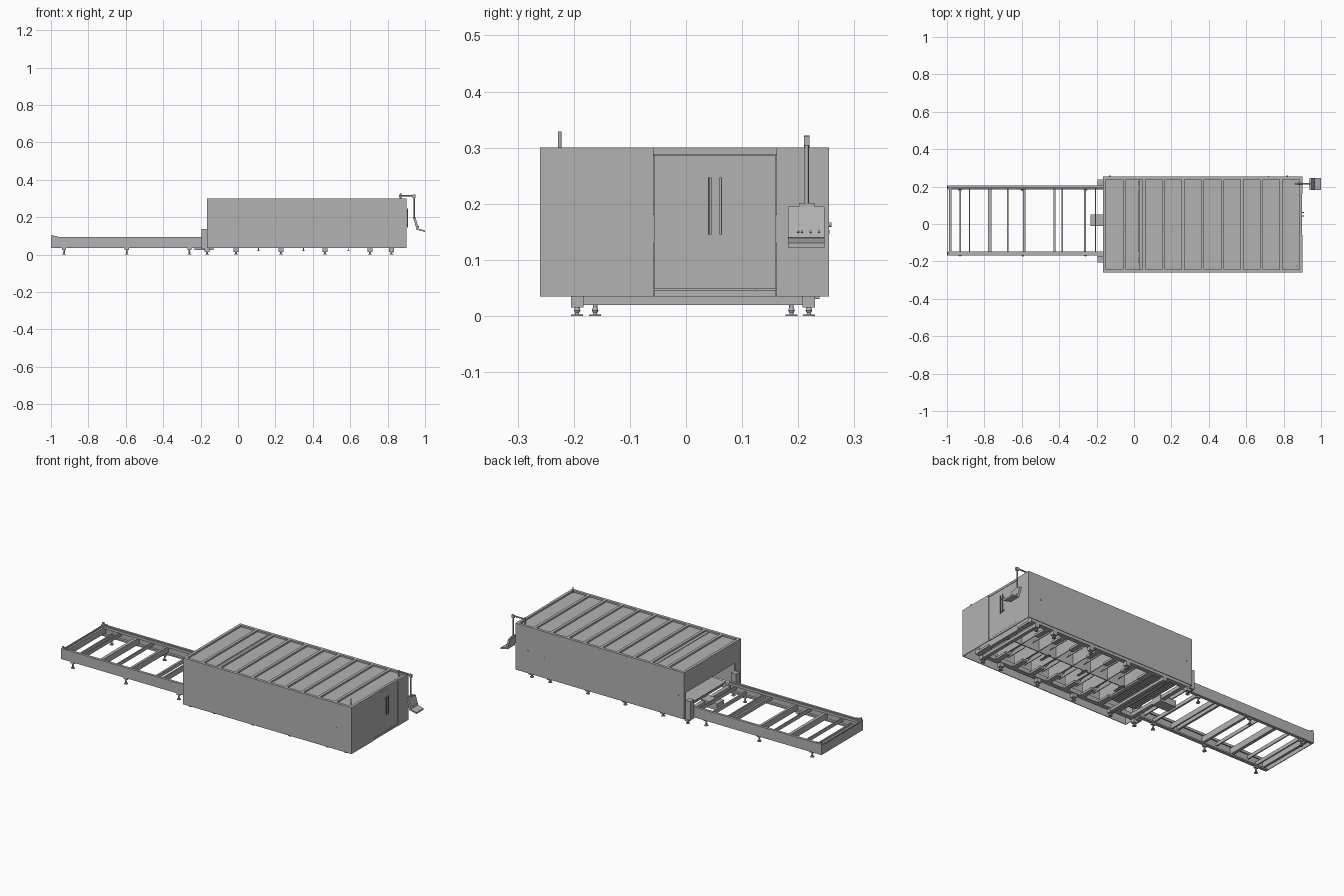
import bpy, bmesh, math
from mathutils import Vector, Matrix

# One dark grey paint for the whole machine
paint = bpy.data.materials.new("dark_grey_paint")
paint.diffuse_color = (0.45, 0.45, 0.45, 1)


def finish(name, bm):
    bmesh.ops.recalc_face_normals(bm, faces=bm.faces)
    me = bpy.data.meshes.new(name)
    bm.to_mesh(me)
    bm.free()
    me.materials.append(paint)
    ob = bpy.data.objects.new(name, me)
    bpy.context.collection.objects.link(ob)
    return ob


def boxes(name, items):
    """One object from boxes given as (x0, x1, y0, y1, z0, z1)."""
    bm = bmesh.new()
    for x0, x1, y0, y1, z0, z1 in items:
        m = Matrix.Translation(((x0 + x1) / 2, (y0 + y1) / 2, (z0 + z1) / 2)) @ \
            Matrix.Diagonal((x1 - x0, y1 - y0, z1 - z0, 1))
        bmesh.ops.create_cube(bm, size=1, matrix=m)
    return finish(name, bm)


def profile(name, pts, axis, a, b):
    """Extrude a closed 2D profile: axis 'x' takes (y, z), axis 'y' takes (x, z)."""
    bm = bmesh.new()
    place = (lambda p, t: (t, p[0], p[1])) if axis == 'x' else (lambda p, t: (p[0], t, p[1]))
    f = bm.faces.new([bm.verts.new(place(p, a)) for p in pts])
    ext = bmesh.ops.extrude_face_region(bm, geom=[f])
    move = Vector((b - a, 0, 0) if axis == 'x' else (0, b - a, 0))
    bmesh.ops.translate(bm, vec=move, verts=[v for v in ext['geom'] if isinstance(v, bmesh.types.BMVert)])
    # keep the starting cap so the solid is closed
    if not f.is_valid:
        bmesh.ops.holes_fill(bm, edges=bm.edges)
    return finish(name, bm)


def cylinders(name, items, seg=16):
    """One smooth object from cylinders given as (start, end, r1, r2)."""
    bm = bmesh.new()
    for p, q, r1, r2 in items:
        p, q = Vector(p), Vector(q)
        rot = (q - p).to_track_quat('Z', 'Y').to_matrix().to_4x4()
        bmesh.ops.create_cone(bm, cap_ends=True, segments=seg, radius1=r1, radius2=r2,
                              depth=(q - p).length, matrix=Matrix.Translation((p + q) / 2) @ rot)
    ob = finish(name, bm)
    bpy.context.view_layer.objects.active = ob
    ob.select_set(True)
    bpy.ops.object.shade_smooth_by_angle()
    ob.select_set(False)
    return ob


def feet(name, xs, ys, top):
    items = []
    for x in xs:
        for y in ys:
            items += [((x, y, 0), (x, y, 0.003), 0.011, 0.010),
                      ((x, y, 0.003), (x, y, 0.007), 0.004, 0.003),
                      ((x, y, 0.006), (x, y, 0.010), 0.004, 0.006),
                      ((x, y, 0.010), (x, y, 0.015), 0.006, 0.004),
                      ((x, y, 0.015), (x, y, top), 0.004, 0.004)]
    cylinders(name, items)


X0, X1, Y0, Y1, ZB, ZT = -0.165, 0.9, -0.26, 0.255, 0.035, 0.30
T = 0.004

# Housing walls, with a tunnel opening at the left end
boxes("housing_side_walls", [(X0, X1, Y0, Y0 + T, ZB, ZT), (X0, X1, Y1 - T, Y1, ZB, ZT)])
boxes("tunnel_portal", [
    (X0, X0 + T, Y0 + T, Y1 - T, 0.18, ZT),
    (X0, X0 + T, Y0 + T, -0.205, ZB, 0.18),
    (X0, X0 + T, 0.235, Y1 - T, ZB, 0.18)])
boxes("end_wall_panels", [(X1 - T, X1, Y0 + T, -0.058, ZB, ZT), (X1 - T, X1, 0.161, Y1 - T, ZB, ZT)])

# Roof panels sunk between ribs and rim
boxes("roof_panels", [(X0 + T, 0.023, Y0 + T, Y1 - T, 0.287, 0.291),
                      (0.027, X1 - 0.008, Y0 + T, Y1 - T, 0.287, 0.291)])
W = 0.016
n = 10
step = (X1 - X0 - W) / n
ribs = [(X0 + T, X1 - T, Y0 + T, Y0 + W, 0.288, ZT), (X0 + T, X1 - T, Y1 - W, Y1 - T, 0.288, ZT)]
for i in range(n + 1):
    x = X0 + i * step
    ribs.append((max(x, X0 + T), min(x + W, X1 - T), Y0 + W, Y1 - W, 0.288, ZT))
boxes("roof_ribs", ribs)

# End door with head and foot strips and a pair of handles
DX = X1 - 0.003
boxes("end_door", [(DX - T, DX, -0.057, 0.16, 0.048, 0.287)])
boxes("door_head_and_foot", [(DX - T, DX + 0.001, -0.057, 0.16, 0.288, ZT),
                             (DX - T, DX + 0.001, -0.057, 0.16, ZB, 0.0465)])
handles = []
for y in (0.043, 0.062):
    handles.append(((0.907, y, 0.145), (0.907, y, 0.247), 0.0025, 0.0025))
    for z in (0.16, 0.232):
        handles.append(((DX, y, z), (0.907, y, z), 0.002, 0.002))
cylinders("door_handles", handles, 12)

# Push buttons on the long walls
cylinders("wall_buttons", [((0.82, Y1, 0.163), (0.82, Y1 + 0.004, 0.163), 0.004, 0.004),
                           ((-0.13, Y1, 0.163), (-0.13, Y1 + 0.004, 0.163), 0.004, 0.004),
                           ((0.72, Y1, 0.15), (0.72, Y1 + 0.001, 0.15), 0.003, 0.003),
                           ((0.80, Y0 - 0.0005, 0.165), (0.80, Y0, 0.165), 0.004, 0.004)])

# Signal lamp on the roof
cylinders("signal_lamp", [((0.872, -0.225, 0.298), (0.872, -0.225, 0.329), 0.0032, 0.0032)])

# Base frame below the housing
base = [(X0 + 0.005, 0.86, -0.205, -0.18, 0.036, 0.06), (X0 + 0.005, 0.86, 0.205, 0.23, 0.036, 0.06)]
for x in (-0.155, -0.06, 0.05, 0.835):
    base.append((x, x + 0.022, -0.18, 0.205, 0.036, 0.056))
boxes("base_frame", base)
foot_x = (-0.165, -0.01, 0.23, 0.465, 0.705, 0.82)
boxes("foot_brackets", [(x - 0.013, x + 0.013, y - 0.011, y + 0.011, 0.015, 0.037)
                        for x in foot_x for y in (-0.194, 0.219)])
boxes("end_ties", [(x - 0.01, x + 0.01, -0.183, 0.208, 0.020, 0.036) for x in (-0.01, 0.82)])
feet("housing_feet", foot_x, (-0.194, 0.219), 0.03)

# Inner bays: tall cross plates, middle wall, and sloping chutes
bays = [(0.07, 0.85, 0.010, 0.015, 0.04, 0.125)]
nb = 7
pitch = 0.78 / nb
for i in range(nb + 1):
    x = 0.07 + i * pitch
    bays.append((x, x + 0.004, -0.18, 0.205, 0.045, 0.125))
    bays.append((x - 0.014, x + 0.014, -0.18, -0.10, 0.036, 0.048))
    bays.append((x - 0.014, x + 0.014, 0.125, 0.205, 0.036, 0.048))
boxes("bay_frames", bays)
for i in range(nb):
    x = 0.07 + i * pitch
    for side, (a, b) in (("front", (-0.15, -0.02)), ("back", (0.045, 0.175))):
        profile(f"{side}_chute_{i + 1}", [(x + 0.02, 0.12), (x + 0.024, 0.12),
                                         (x + 0.074, 0.05), (x + 0.070, 0.05)], 'y', a, b)
boxes("work_bed", [(0.06, 0.86, -0.19, 0.215, 0.125, 0.130)])
boxes("bed_entry_plate", [(-0.15, 0.07, -0.15, 0.185, 0.088, 0.093)])
boxes("under_ties", [(x - 0.008, x + 0.008, -0.02, 0.05, 0.020, 0.023) for x in (0.11, 0.35, 0.59)])
boxes("under_tie_stems", [(x - 0.002, x + 0.002, 0.010, 0.015, 0.022, 0.05) for x in (0.11, 0.35, 0.59)])

# Slatted section below the entry plate
boxes("tunnel_slats", [(-0.13 + i * 0.012, -0.123 + i * 0.012, -0.15, 0.185, 0.062, 0.075) for i in range(15)])

# Posts and drive box at the tunnel mouth
boxes("portal_posts", [(-0.195, X0, -0.205, -0.172, 0.03, 0.138), (-0.195, X0, 0.207, 0.238, 0.03, 0.138)])
boxes("drive_box", [(-0.232, -0.13, -0.012, 0.05, 0.026, 0.062)])

# Loading table side rails as C channels, facing each other
RL, RR = -0.168, 0.205
for name, y, s in (("front_table_rail", RL, 1), ("back_table_rail", RR, -1)):
    pts = [(0, .035), (.018, .035), (.018, .043), (.004, .043),
           (.004, .088), (.012, .088), (.012, .095), (0, .095)]
    profile(name, [(y + s * a, z) for a, z in pts], 'x', -1.0, X0)
boxes("table_guide_strips", [(-0.995, X0, RL + 0.014, RL + 0.020, 0.078, 0.092),
                             (-0.995, X0, RR - 0.020, RR - 0.014, 0.078, 0.092)])
boxes("table_end_plate", [(-1.0, -0.996, RL + 0.004, RR - 0.004, 0.035, 0.088)])

# Table cross members: (centre x, width, bottom, top)
bars = [(-0.982, 0.012, 0.05, 0.085), (-0.93, 0.008, 0.04, 0.06), (-0.88, 0.006, 0.06, 0.08),
        (-0.772, 0.018, 0.045, 0.08), (-0.675, 0.006, 0.06, 0.08), (-0.587, 0.014, 0.045, 0.08),
        (-0.425, 0.012, 0.06, 0.08), (-0.383, 0.008, 0.05, 0.08), (-0.262, 0.010, 0.04, 0.06),
        (-0.205, 0.006, 0.06, 0.08)]
boxes("table_cross_members", [(x - w / 2, x + w / 2, RL + 0.004, RR - 0.004, a, b) for x, w, a, b in bars])

# End stops and table feet
stops = []
for y in (RL, RR - 0.012):
    stops += [(-0.996, -0.986, y, y + 0.012, 0.095, 0.106), (-0.986, -0.965, y + 0.002, y + 0.010, 0.095, 0.099)]
boxes("table_end_stops", stops)
tx, ty = (-0.93, -0.595, -0.26), (-0.162, 0.188)
boxes("table_foot_pads", [(x - 0.011, x + 0.011, y - 0.006, y + 0.008, 0.026, 0.036) for x in tx for y in ty])
feet("table_feet", tx, ty, 0.036)

# Control arm: mast, boom and drop tube
PY = 0.215
cylinders("control_arm", [((0.868, PY, 0.29), (0.868, PY, 0.322), 0.005, 0.005),
                          ((0.862, PY, 0.316), (0.945, PY, 0.316), 0.004, 0.004),
                          ((0.942, PY, 0.319), (0.942, PY, 0.195), 0.0038, 0.0038)])
boxes("arm_joint", [(0.934, 0.950, PY - 0.005, PY + 0.005, 0.304, 0.321)])

# Control panel: tilted screen with a keyboard shelf
profile("control_screen", [(0.938, 0.195), (0.950, 0.195), (0.966, 0.140), (0.954, 0.136)], 'y', 0.182, 0.247)
profile("keyboard_shelf", [(0.954, 0.141), (0.966, 0.139), (1.0, 0.130), (1.0, 0.122), (0.954, 0.133)], 'y', 0.182, 0.247)
boxes("screen_mount", [(0.936, 0.948, PY - 0.014, PY + 0.014, 0.193, 0.201)])
cylinders("panel_buttons", [((0.960, y, 0.149), (0.967, y, 0.151), 0.002, 0.002)
                            for y in (0.20, 0.207, 0.222, 0.237)], 10)
